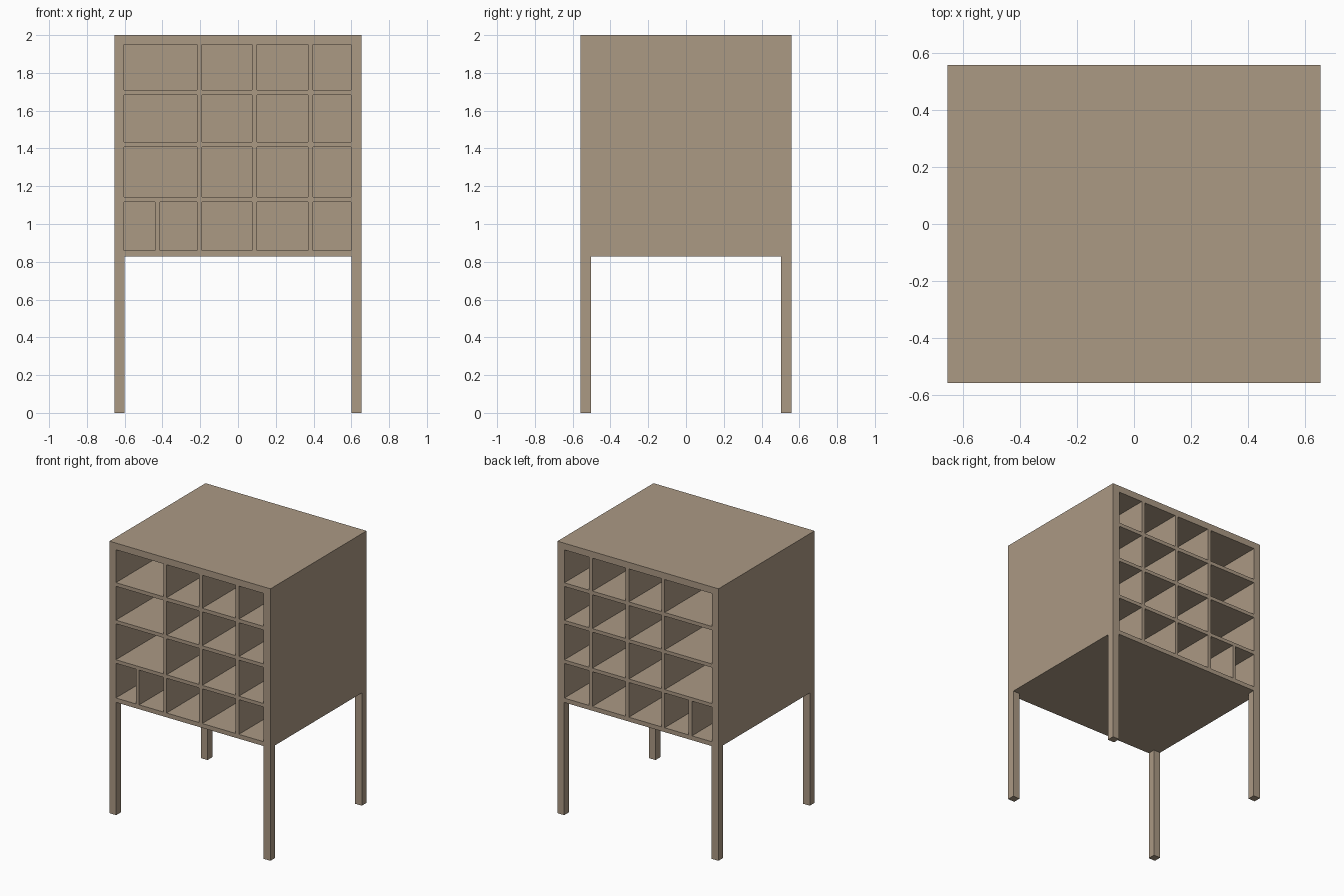
import bpy
import bmesh
from mathutils import Matrix, Vector

default = bpy.data.objects.get("Cube")
if default:
    bpy.data.objects.remove(default, do_unlink=True)

# Overall measures
HX, HY = 0.655, 0.558
BOTTOM, TOP = 0.829, 2.0
POST = 0.055
BACK = 0.012  # half thickness of the middle panel

# Openings of the pigeonholes
WIDE = (-0.603, -0.217)
SPLIT = [(-0.603, -0.439), (-0.413, -0.217)]
COLUMNS = [(-0.19, 0.074), (0.10, 0.371), (0.398, 0.599)]
ROWS = [(0.861, 1.116), (1.142, 1.407), (1.433, 1.682), (1.709, 1.951)]

wood = bpy.data.materials.new("light brown wood")
wood.use_nodes = True
colour = (0.407, 0.319, 0.231, 1)
wood.diffuse_color = colour
wood.node_tree.nodes["Principled BSDF"].inputs["Base Color"].default_value = colour


def add_box(bm, low, high):
    low, high = Vector(low), Vector(high)
    place = Matrix.Translation((low + high) / 2) @ Matrix.Diagonal((*(high - low), 1))
    bmesh.ops.create_cube(bm, size=1, matrix=place)


def boxes(name, spans):
    bm = bmesh.new()
    for low, high in spans:
        add_box(bm, low, high)
    mesh = bpy.data.meshes.new(name)
    bm.to_mesh(mesh)
    bm.free()
    mesh.materials.append(wood)
    obj = bpy.data.objects.new(name, mesh)
    bpy.context.collection.objects.link(obj)
    return obj


# Cabinet block, open to front and back around a middle panel
cabinet = boxes("cabinet", [((-HX, -HY, BOTTOM), (HX, HY, TOP))])

# Pigeonhole cutters: the lowest wide hole is split in two
holes = []
for i, (z0, z1) in enumerate(ROWS):
    for x0, x1 in (SPLIT if i == 0 else [WIDE]) + COLUMNS:
        holes.append(((x0, -HY - 0.1, z0), (x1, -BACK, z1)))
        holes.append(((x0, BACK, z0), (x1, HY + 0.1, z1)))
cutter = boxes("pigeonhole_cutter", holes)
cutter.hide_render = True

cut = cabinet.modifiers.new("pigeonholes", "BOOLEAN")
cut.operation = "DIFFERENCE"
cut.solver = "EXACT"
cut.object = cutter
bpy.context.view_layer.update()
graph = bpy.context.evaluated_depsgraph_get()
carved = bpy.data.meshes.new_from_object(cabinet.evaluated_get(graph))
cabinet.modifiers.clear()
cabinet.data = carved
bpy.data.objects.remove(cutter, do_unlink=True)

# Four square legs, flush with the cabinet corners
for side, sx in (("left", 1), ("right", -1)):
    for end, sy in (("front", -1), ("back", 1)):
        xs = sorted((sx * HX, sx * (HX - POST)))
        ys = sorted((sy * HY, sy * (HY - POST)))
        boxes(f"{end}_{side}_leg", [((xs[0], ys[0], 0), (xs[1], ys[1], BOTTOM))])
